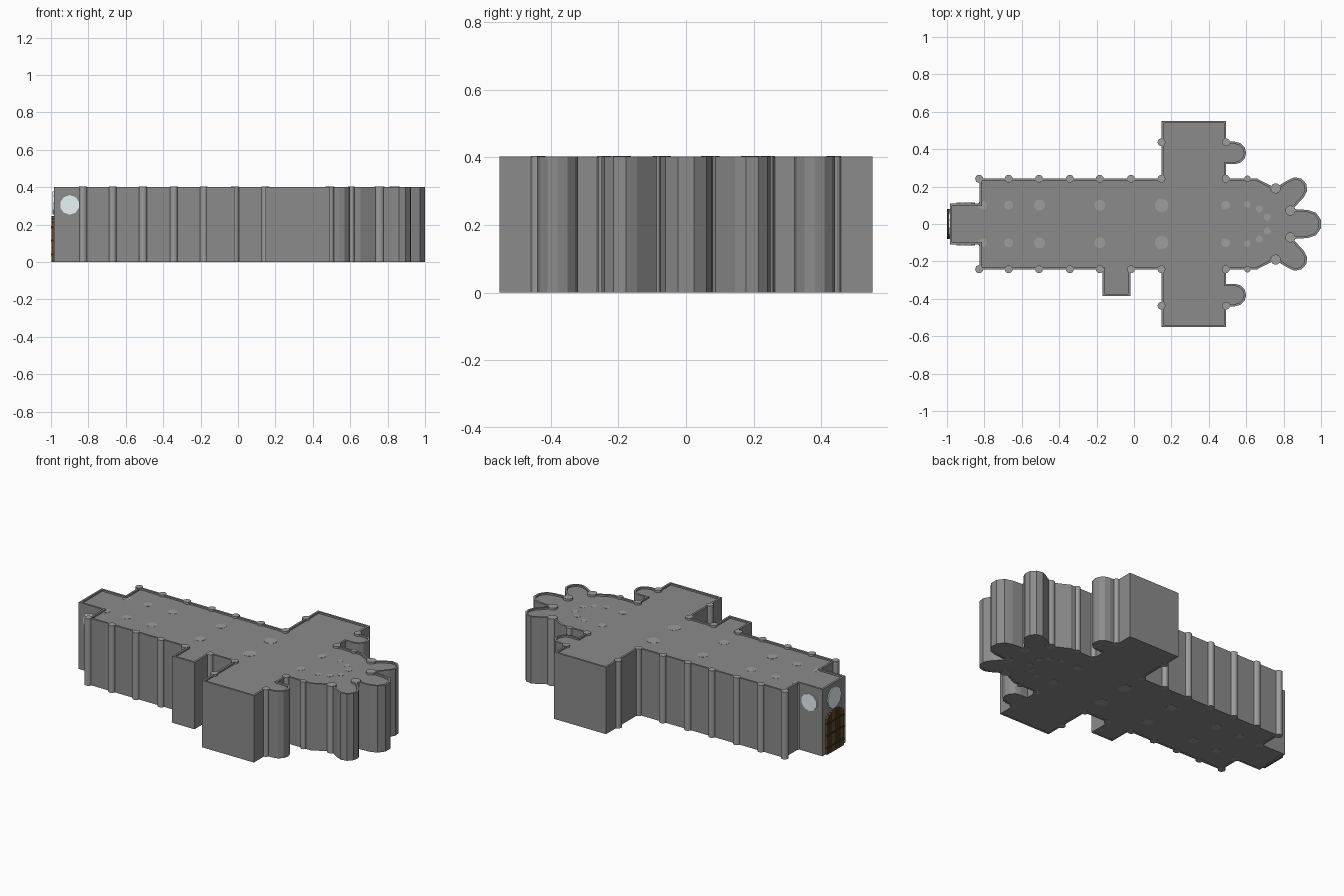
import bpy, bmesh, math

if "Cube" in bpy.data.objects:
    bpy.data.objects.remove(bpy.data.objects["Cube"])

WALL_TOP, COL_TOP, ROOF_TOP = 0.402, 0.404, 0.392


def colour(name, rgb):
    m = bpy.data.materials.new(name)
    m.diffuse_color = (*rgb, 1)
    m.use_nodes = True
    m.node_tree.nodes["Principled BSDF"].inputs["Base Color"].default_value = m.diffuse_color
    return m


stone = colour("dark_stone", (0.26, 0.26, 0.26))
column_stone = colour("column_stone", (0.34, 0.34, 0.34))
glass = colour("glass", (0.8, 0.92, 0.92))
wood = colour("wood", (0.13, 0.07, 0.025))
iron = colour("iron", (0.04, 0.03, 0.02))


def slab(name, pts, height, mat, inset=0, keep_ring=False):
    """Flat outline (optionally inset, or only its inset ring) thickened along its normal."""
    bm = bmesh.new()
    face = bm.faces.new([bm.verts.new(p) for p in pts])
    bm.normal_update()
    if inset:
        ring = bmesh.ops.inset_region(bm, faces=[face], thickness=inset,
                                      use_boundary=True, use_even_offset=True)["faces"]
        bmesh.ops.delete(bm, geom=[face] if keep_ring else ring,
                         context='FACES_ONLY' if keep_ring else 'FACES')
    me = bpy.data.meshes.new(name)
    bm.to_mesh(me)
    bm.free()
    me.materials.append(mat)
    ob = bpy.data.objects.new(name, me)
    bpy.context.collection.objects.link(ob)
    s = ob.modifiers.new("thickness", 'SOLIDIFY')
    s.thickness, s.offset = height, 1


def cylinder(name, loc, r, depth, sides, mat, rot=(0, 0, 0)):
    bpy.ops.mesh.primitive_cylinder_add(vertices=sides, radius=r, depth=depth,
                                        location=loc, rotation=rot)
    ob = bpy.context.object
    ob.name = name
    ob.data.materials.append(mat)


def box(name, loc, size, mat):
    bpy.ops.mesh.primitive_cube_add(size=1, location=loc)
    ob = bpy.context.object
    ob.name, ob.scale = name, size
    ob.data.materials.append(mat)


def arc(cx, cy, r, a0, a1, n):
    angles = [math.radians(a0 + (a1 - a0) * i / n) for i in range(n + 1)]
    return [(cx + r * math.cos(a), cy + r * math.sin(a)) for a in angles]


# Plan outline: north half from the east chapel round to the west tower
choir = (arc(0.928, 0, 0.075, 18, 90, 2) + [(0.85, 0.08)]
         + arc(0.865, 0.188, 0.062, -45, 130, 5) + [(0.755, 0.193), (0.655, 0.244)])
transept = ([(0.492, 0.244), (0.492, 0.32)] + arc(0.54, 0.38, 0.06, -90, 90, 6)
            + [(0.492, 0.44), (0.492, 0.552), (0.147, 0.552), (0.147, 0.244)])
nave_tower = [(-0.825, 0.244), (-0.825, 0.109), (-0.985, 0.109)]
north = choir + transept + nave_tower
south = [(x, -y) for x, y in reversed(north)]
# South porch is inserted after the nave's south-west corner
porch = [(-0.168, -0.244), (-0.168, -0.386), (-0.02, -0.386), (-0.02, -0.244)]
plan = north + south[:3] + porch + south[3:]


def at(z):
    return [(x, y, z) for x, y in plan]


slab("outer_walls", at(0.0), WALL_TOP, stone, 0.012, keep_ring=True)
slab("floor_slab", at(0.001), 0.012, stone, 0.006)
slab("ceiling_slab", at(ROOF_TOP - 0.012), 0.012, stone, 0.006)

# Columns along the walls and inside, mirrored north/south
wall_cols = [(x, 0.242, 0.021) for x in (-0.828, -0.67, -0.508, -0.343, -0.183, -0.016, 0.147, 0.49)]
wall_cols += [(0.606, 0.242, 0.017), (0.147, 0.437, 0.021), (0.492, 0.437, 0.021),
              (0.757, 0.19, 0.027), (0.836, 0.072, 0.027)]
inner_cols = [(-0.81, 0.1, 0.024), (-0.67, 0.1, 0.024), (-0.505, 0.1, 0.029), (-0.183, 0.1, 0.029),
              (0.148, 0.1, 0.036), (0.489, 0.1, 0.024), (0.606, 0.105, 0.017),
              (0.67, 0.08, 0.018), (0.712, 0.037, 0.018)]
for s, side in ((1, "north"), (-1, "south")):
    for x, y, r in wall_cols:
        cylinder(f"wall_column_{side}", (x, s * y, COL_TOP / 2), r, COL_TOP, 16, column_stone)
    for x, y, r in inner_cols:
        h = ROOF_TOP + 0.001
        cylinder(f"inner_column_{side}", (x, s * y, h / 2), r, h, 16, column_stone)

# Round tower windows
for s, side in ((1, "north"), (-1, "south")):
    cylinder(f"window_{side}", (-0.9, s * 0.109, 0.305), 0.052, 0.012, 10, glass, (math.pi / 2, 0, 0))
cylinder("window_west", (-0.985, 0, 0.315), 0.065, 0.012, 10, glass, (0, math.pi / 2, 0))

# Arched plank door with iron bands
W, N = 0.08, 8


def door_top(y):
    return 0.205 + 0.04 * math.sqrt(max(0, 1 - (y / W) ** 2))


step = 2 * W / N
for i in range(N):
    y0 = -W + i * step + 0.0015
    y1 = y0 + step - 0.003
    slab("door_plank", [(-0.984, y0, 0), (-0.984, y0, door_top(y0)),
                        (-0.984, y1, door_top(y1)), (-0.984, y1, 0)], 0.013, wood)
for z in (0.04, 0.115, 0.185):
    box("door_band", (-0.993, 0, z), (0.014, 2 * W, 0.012), iron)
